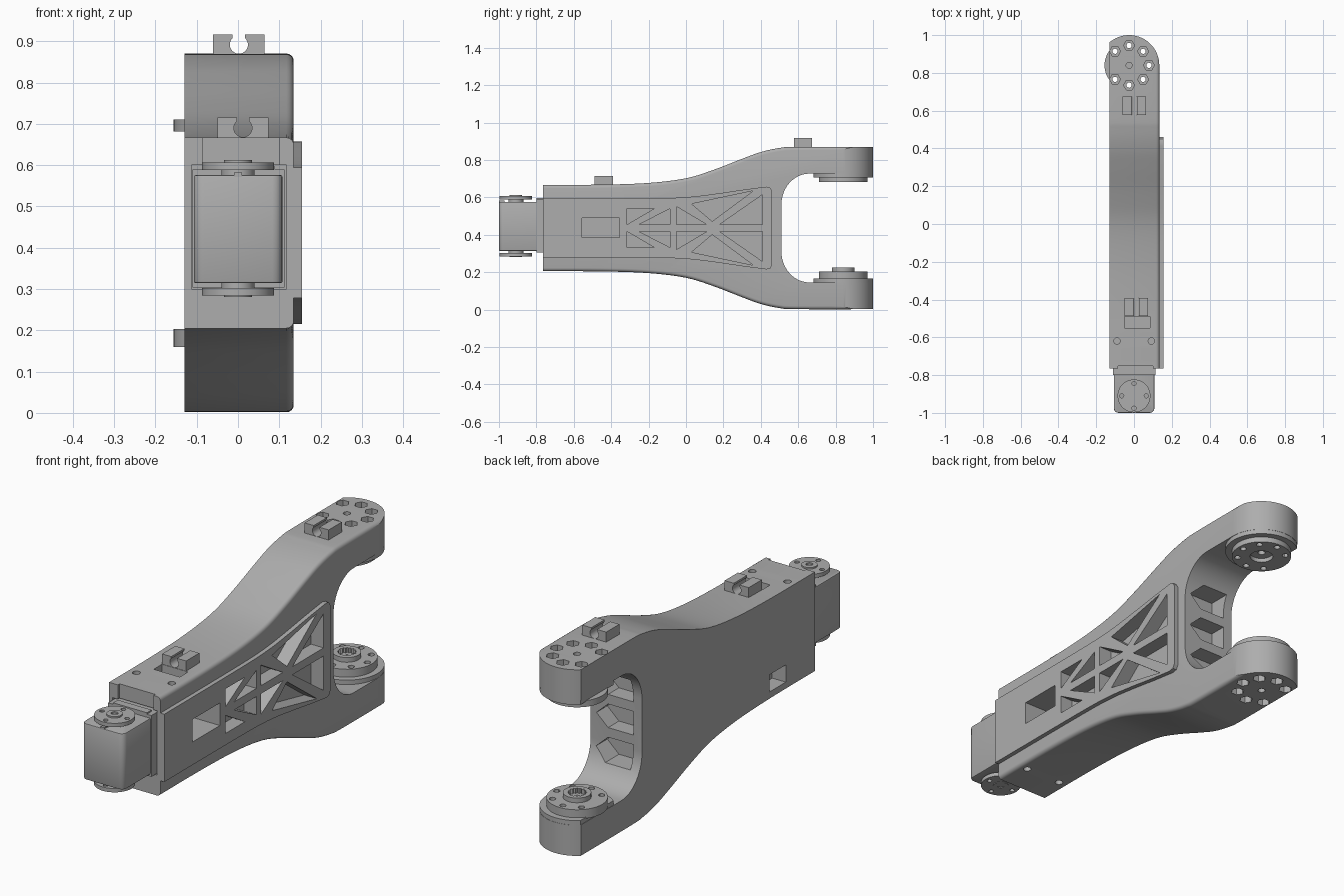
import bpy, bmesh
from math import cos, sin, pi, radians

if "Cube" in bpy.data.objects:
    bpy.data.objects.remove(bpy.data.objects["Cube"], do_unlink=True)

grey = bpy.data.materials.new("mid grey")
grey.use_nodes = True
colour = (0.42, 0.42, 0.42, 1)
grey.diffuse_color = colour
grey.node_tree.nodes["Principled BSDF"].inputs["Base Color"].default_value = colour

MID = 0.436            # height of the mirror plane
HX, HY = -0.026, 0.84  # joint axis of the fork
MX, MY = 0.0, -0.91    # joint axis of the motor


def arc(cx, cy, rx, ry, a, b, n):
    steps = [radians(a + (b - a) * i / n) for i in range(n + 1)]
    return [(cx + rx * cos(t), cy + ry * sin(t)) for t in steps]


def circle(cx, cy, r, n=48):
    return arc(cx, cy, r, r, 0, 360, n)[:-1]


def rect(a, b, c, d):
    return [(a, c), (b, c), (b, d), (a, d)]


def flip(pts):
    """Mirror a (y, z) outline about the middle height."""
    return [(y, 2 * MID - z) for y, z in reversed(pts)]


def smooth(pts, n=5):
    """Catmull-Rom curve through the points."""
    p = [pts[0]] + pts + [pts[-1]]
    out = []
    for a, b, c, d in zip(p, p[1:], p[2:], p[3:]):
        for i in range(n):
            t = i / n
            out.append(tuple(0.5 * (2 * b[k] + (c[k] - a[k]) * t
                       + (2 * a[k] - 5 * b[k] + 4 * c[k] - d[k]) * t * t
                       + (3 * b[k] - a[k] - 3 * c[k] + d[k]) * t ** 3) for k in (0, 1)))
    return out + [pts[-1]]


def prism(name, outlines, axis, lo, hi):
    """Extrude flat outlines along one axis."""
    place = {"X": lambda u, v, w: (w, u, v),
             "Y": lambda u, v, w: (u, w, v),
             "Z": lambda u, v, w: (u, v, w)}[axis]
    bm = bmesh.new()
    for pts in outlines:
        ends = [[bm.verts.new(place(u, v, w)) for u, v in pts] for w in (lo, hi)]
        bm.faces.new(ends[0])
        bm.faces.new(ends[1])
        for i in range(len(pts)):
            j = (i + 1) % len(pts)
            bm.faces.new((ends[0][i], ends[0][j], ends[1][j], ends[1][i]))
    bmesh.ops.recalc_face_normals(bm, faces=bm.faces)
    mesh = bpy.data.meshes.new(name)
    bm.to_mesh(mesh)
    bm.free()
    mesh.materials.append(grey)
    ob = bpy.data.objects.new(name, mesh)
    bpy.context.scene.collection.objects.link(ob)
    return ob


def bevel(ob, width, segments, rule):
    bm = bmesh.new()
    bm.from_mesh(ob.data)
    edges = [e for e in bm.edges if rule(e.verts[0].co, e.verts[1].co)]
    bmesh.ops.bevel(bm, geom=edges, offset=width, segments=segments,
                    profile=0.5, affect="EDGES")
    bm.to_mesh(ob.data)
    bm.free()


def cut(targets, outlines, axis, lo, hi, operation="DIFFERENCE"):
    cutter = prism("cutter", outlines, axis, lo, hi)
    cutter.hide_render = True
    for ob in targets:
        mod = ob.modifiers.new("cut", "BOOLEAN")
        mod.operation, mod.solver, mod.object = operation, "EXACT", cutter
        bpy.context.view_layer.objects.active = ob
        bpy.ops.object.modifier_apply(modifier=mod.name)
    bpy.data.objects.remove(cutter, do_unlink=True)


# Forked link body: side profile, rounded left edges, round arm ends
top = smooth([(-0.765, 0.667), (-0.45, 0.668), (-0.2, 0.677), (0, 0.702), (0.15, 0.748),
              (0.3, 0.806), (0.4, 0.842), (0.5, 0.864), (0.6, 0.87), (1.05, 0.87)])
mouth = [(1.05, 0.727)] + arc(0.66, 0.56, 0.15, 0.167, 90, 180, 12)
half = top + mouth
body = prism("forked_body", [half + flip(half)], "X", -0.13, 0.135)
outer = {round(y, 4): z for y, z in top}


def is_outer(a, b):
    return all(v.x > 0.13 and abs(abs(v.z - MID) - (outer.get(round(v.y, 4), 9) - MID)) < 1e-4
               for v in (a, b)) and abs(a.y - b.y) > 1e-4


bevel(body, 0.018, 4, is_outer)
end = [(0.3, -1), (0.3, HY)] + arc(HX, HY, 0.16, 0.16, 0, 180, 40) + [(-0.186, -1)]
cut([body], [end], "Z", -0.2, 1.1, "INTERSECT")

# Side cover plate
edge = smooth([(-0.765, 0.594), (-0.2, 0.595), (0, 0.601), (0.15, 0.618), (0.3, 0.64), (0.43, 0.657)])
edge += [(0.45, 0.652), (0.46, 0.635)]
plate = prism("side_plate", [edge + flip(edge)], "X", 0.125, 0.155)

# Truss openings and cable window
tris = [[(-0.315, 0.54), (-0.17, 0.54), (-0.315, 0.455)],
        [(-0.25, 0.455), (-0.085, 0.455), (-0.085, 0.54)],
        [(-0.05, 0.455), (0.11, 0.455), (-0.05, 0.55)],
        [(0.03, 0.565), (0.36, 0.635), (0.14, 0.472)],
        [(0.18, 0.455), (0.41, 0.455), (0.41, 0.615)]]
cut([body, plate], tris + [flip(t) for t in tris], "X", 0.09, 0.2)
cut([body, plate], [rect(-0.555, -0.355, 0.385, 0.49)], "X", -0.05, 0.2)
cut([body], [rect(-0.55, -0.43, 0.235, 0.315)], "X", -0.2, -0.06)

# Motor socket, cable slot and screw holes in the body
cut([body], [rect(-0.113, 0.117, 0.3, 0.6)], "Y", -0.9, -0.66)
cut([body], [rect(-0.085, 0.1, 0.58, 0.8)], "Y", -0.9, -0.752)
cut([body], [rect(-0.05, 0.085, -0.55, -0.49)], "Z", 0.59, 0.8)
screws = [circle(x, -0.62, 0.017, 16) for x in (-0.09, 0.092)]
cut([body], screws, "Z", 0.62, 0.8)
cut([body], screws, "Z", 0.1, 0.25)

# House-shaped pockets in the mouth wall
pockets = [[(-0.085, z - 0.055), (0.045, z - 0.055), (0.105, z), (0.045, z + 0.055), (-0.085, z + 0.055)]
           for z in (MID - 0.155, MID, MID + 0.155)]
cut([body], pockets, "Y", 0.43, 0.66)

# Joint pads and output horns inside the fork
pad_outline = arc(HX, HY, 0.159, 0.159, -130, 130, 48)
upper_pad = prism("upper_pad", [pad_outline], "Z", 0.706, 0.74)
lower_pad = prism("lower_pad", [pad_outline], "Z", 0.14, 0.166)
upper_horn = prism("upper_horn", [circle(HX, HY, 0.13)], "Z", 0.681, 0.71)
lower_horn = prism("lower_horn", [circle(HX, HY, 0.13)], "Z", 0.16, 0.203)
lower_hub = prism("lower_hub", [circle(HX, HY, 0.06)], "Z", 0.19, 0.225)
cut([upper_horn], [circle(HX, HY, 0.05)], "Z", 0.6, 0.7)
spline = [(HX + r * cos(i * pi / 16), HY + r * sin(i * pi / 16))
          for i in range(32) for r in [0.042 if i % 2 else 0.034]]
cut([lower_hub], [spline], "Z", 0.2, 0.3)

# Hexagonal nut recesses with screw holes through the arms
ring = [(HX + 0.105 * cos(i * pi / 4), HY + 0.105 * sin(i * pi / 4)) for i in range(8)]
nuts = [circle(x, y, 0.029, 6) for i, (x, y) in enumerate(ring) if i != 4]
cut([body], nuts, "Z", 0.8, 1.0)
cut([body], nuts, "Z", -0.1, 0.07)
holes = [circle(x, y, 0.014, 12) for i, (x, y) in enumerate(ring) if i != 4]
holes.append(circle(HX, HY, 0.016, 16))
cut([body, upper_pad, lower_pad, upper_horn, lower_horn], holes, "Z", -0.1, 1.0)

# Cable clips on the top surface


def clip(name, cx, y, base, height):
    w, s, r, zc = 0.062, 0.015, 0.022, height - 0.025
    pts = [(cx + w, base), (cx + w, height), (cx + s, height)]
    pts += arc(cx, zc, r, r, 47, -227, 24)
    pts += [(cx - s, height), (cx - w, height), (cx - w, base)]
    return prism(name, [pts], "Y", y, y + 0.097)


clip("arm_clip", 0.002, 0.577, 0.86, 0.917)
clip("body_clip", 0.012, -0.488, 0.66, 0.715)

# Motor case with rounded front corners, rear cap and connector
case = prism("motor_case", [rect(-0.107, 0.108, -1.0, -0.67)], "Z", 0.314, 0.576)
bevel(case, 0.025, 4, lambda a, b: a.y < -0.99 and b.y < -0.99 and abs(a.z - b.z) > 0.1)
bevel(case, 0.005, 2, lambda a, b: abs(a.z - b.z) < 1e-4 and min(a.y, b.y) < -0.9)
prism("motor_rear_cap", [rect(-0.11, 0.113, -0.8, -0.67)], "Z", 0.304, 0.59)
prism("motor_connector", [rect(-0.085, 0.09, -0.8, -0.765)], "Z", 0.58, 0.597)
prism("motor_front_tab", [rect(-0.01, 0.01, -1.0, -0.97)], "Z", 0.548, 0.582)

# Motor horns above and below
motor_holes = [circle(MX + 0.065 * cos(i * pi / 2), MY + 0.065 * sin(i * pi / 2), 0.011, 12)
               for i in range(4)]
for side, (lo, hi, hub_lo, hub_hi, neck_lo, neck_hi) in {
        "upper": (0.588, 0.606, 0.6, 0.613, 0.57, 0.595),
        "lower": (0.284, 0.302, 0.281, 0.29, 0.295, 0.32)}.items():
    horn = prism(side + "_motor_horn", [circle(MX, MY, 0.087)], "Z", lo, hi)
    cut([horn], motor_holes, "Z", lo - 0.1, hi + 0.1)
    hub = prism(side + "_motor_hub", [circle(MX, MY, 0.034)], "Z", hub_lo, hub_hi)
    prism(side + "_motor_neck", [circle(MX, MY, 0.04)], "Z", neck_lo, neck_hi)
    bore = (hub_hi - 0.008, hub_hi + 0.1) if side == "upper" else (hub_lo - 0.1, hub_lo + 0.005)
    cut([hub], [circle(MX, MY, 0.015, 24)], "Z", *bore)

# Smooth shading on the curved surfaces
bpy.ops.object.select_all(action="DESELECT")
for ob in bpy.context.scene.objects:
    if ob.type == "MESH":
        ob.select_set(True)
        bpy.context.view_layer.objects.active = ob
bpy.ops.object.shade_smooth_by_angle(angle=radians(30))
